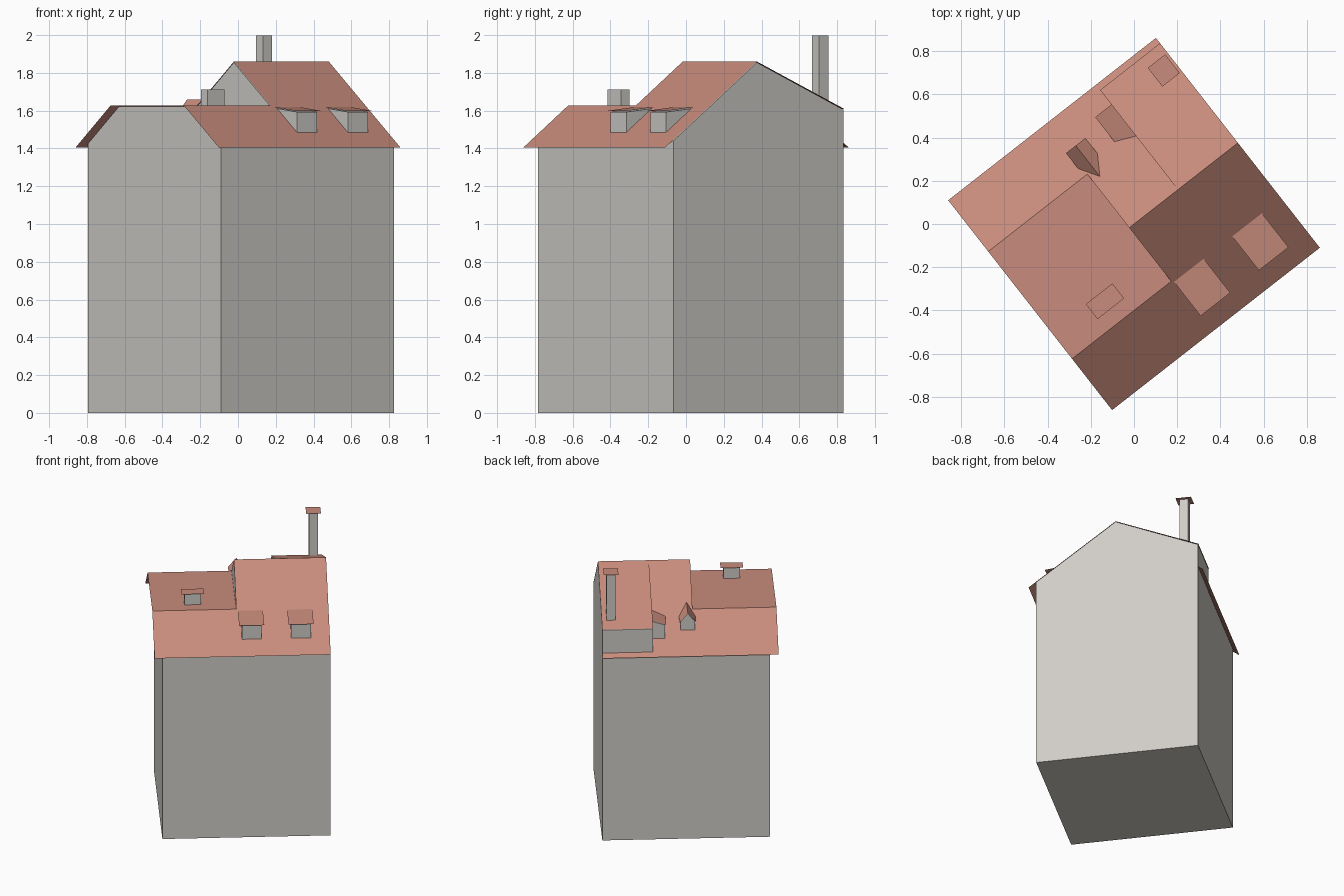
import bpy, bmesh, math
from mathutils import Matrix

cube = bpy.data.objects.get("Cube")
if cube:
    bpy.data.objects.remove(cube)

TURN = Matrix.Rotation(math.radians(38), 4, "Z")  # house stands at an angle
RIDGE, EAVE, HALF = 1.86, 1.405, 0.616
PITCH = (RIDGE - EAVE) / HALF
GAP = 0.005                                       # walls stop just under the roof
LEFT, STEP, RIGHT = -0.61, -0.028, 0.61           # roof ends and change of height
FLAT = 0.315                                      # half width of the flat roof


def material(name, color):
    m = bpy.data.materials.new(name)
    m.use_nodes = True
    m.diffuse_color = color
    m.node_tree.nodes["Principled BSDF"].inputs["Base Color"].default_value = color
    return m


WALL = material("grey plaster", (0.63, 0.61, 0.57, 1))
TILE = material("pink roof tile", (0.58, 0.26, 0.20, 1))


def finish(name, bm, mat):
    bmesh.ops.transform(bm, matrix=TURN, verts=bm.verts)
    mesh = bpy.data.meshes.new(name)
    bm.to_mesh(mesh)
    bm.free()
    mesh.materials.append(mat)
    ob = bpy.data.objects.new(name, mesh)
    bpy.context.collection.objects.link(ob)


def prism(name, profile, start, end, along="x", mat=WALL):
    """Extrude a profile of (side, height) points along x or y."""
    bm = bmesh.new()
    place = (lambda s, z, t: (t, s, z)) if along == "x" else (lambda s, z, t: (s, t, z))
    face = bm.faces.new([bm.verts.new(place(s, z, start)) for s, z in profile])
    ext = bmesh.ops.extrude_face_region(bm, geom=[face])["geom"]
    moved = [g for g in ext if isinstance(g, bmesh.types.BMVert)]
    shift = (end - start, 0, 0) if along == "x" else (0, end - start, 0)
    bmesh.ops.translate(bm, vec=shift, verts=moved)
    bmesh.ops.recalc_face_normals(bm, faces=bm.faces)
    finish(name, bm, mat)


def sheet(name, *quads):
    """Thin roof surface made of separate flat panels, facing up."""
    bm = bmesh.new()
    for quad in quads:
        face = bm.faces.new([bm.verts.new(p) for p in quad])
        face.normal_update()
        if face.normal.z < 0:
            face.normal_flip()
    bmesh.ops.remove_doubles(bm, verts=bm.verts, dist=0.0001)
    finish(name, bm, TILE)


def slope_z(y):
    return RIDGE - PITCH * abs(y)


def slope_y(z):
    return (RIDGE - z) / PITCH


def panel(x0, x1, y0, z0, y1, z1):
    return [(x0, y0, z0), (x1, y0, z0), (x1, y1, z1), (x0, y1, z1)]


def rect(a, b, low, high):
    return [(a, low), (b, low), (b, high), (a, high)]


# Main walls: low part with a flat top, high part with a gable
FRONT, BACK = -0.562, 0.582
FLAT_Z = slope_z(FLAT)
base = [(FRONT, slope_z(FRONT) - GAP), (FRONT, 0), (BACK, 0), (BACK, slope_z(BACK) - GAP)]
prism("low_house_walls", base + [(FLAT, FLAT_Z - GAP), (-FLAT, FLAT_Z - GAP)], -0.553, STEP)
prism("high_house_walls", base + [(0, RIDGE - GAP)], STEP, RIGHT)

# Main roof
for side, name in ((-1, "front"), (1, "back")):
    sheet(name + "_roof",
          panel(LEFT, STEP, side * HALF, EAVE, side * FLAT, FLAT_Z),
          panel(STEP, RIGHT, side * HALF, EAVE, 0, RIDGE))
sheet("flat_roof", panel(LEFT, STEP, -FLAT, FLAT_Z, FLAT, FLAT_Z))

# Wide rear dormer that rises to the ridge
WIDE = 0.258
prism("wide_dormer_walls",
      [(0, RIDGE - GAP), (BACK, slope_z(BACK) - GAP), (BACK, 1.61 - GAP)], WIDE, RIGHT)
sheet("wide_dormer_roof", panel(WIDE, RIGHT, 0, RIDGE, BACK + 0.003, 1.61))

# Two shed dormers on the front slope
for i, x in enumerate((0.068, 0.41)):
    y = -0.507
    prism(f"shed_dormer_walls_{i + 1}",
          [(y, slope_z(y) - 0.01), (y, 1.593), (-0.33, 1.612)], x - 0.068, x + 0.068)
    sheet(f"shed_dormer_roof_{i + 1}",
          panel(x - 0.087, x + 0.087, -0.525, 1.598, -0.325, slope_z(-0.325)))


# Small rear dormers: one gabled, one leaning on the wide dormer
def pitched_panel(eave_x, eave_z, ridge_x, ridge_z, front):
    return [(eave_x, front, eave_z), (ridge_x, front, ridge_z),
            (ridge_x, slope_y(ridge_z), ridge_z), (eave_x, slope_y(eave_z), eave_z)]


mid = 0.011
prism("gable_dormer_walls",
      rect(mid - 0.05, mid + 0.05, 1.5, 1.593) + [], 0.3, 0.448, "y")
prism("gable_dormer_front",
      [(mid - 0.05, 1.593), (mid + 0.05, 1.593), (mid, 1.655)], 0.28, 0.448, "y")
sheet("gable_dormer_roof",
      *[pitched_panel(mid + s * 0.057, 1.593, mid, 1.66, 0.452) for s in (-1, 1)])
prism("lean_dormer_walls",
      [(0.17, 1.48), (WIDE, 1.48), (WIDE, 1.622), (0.17, 1.595)], 0.33, 0.497, "y")
sheet("lean_dormer_roof", pitched_panel(0.163, 1.597, WIDE, 1.627, 0.5))


# Chimneys with thin overhanging caps
def chimney(name, x, y, half_x, half_y, cap_x, cap_y, bottom, top):
    prism(name, rect(y - half_y, y + half_y, bottom, top - 0.003), x - half_x, x + half_x)
    sheet(name + "_cap", panel(x - cap_x, x + cap_x, y - cap_y, top, y + cap_y, top))


chimney("tall_chimney", 0.546, 0.475, 0.03, 0.031, 0.051, 0.055, 1.6, 2.0)
chimney("low_chimney", -0.326, -0.199, 0.057, 0.028, 0.078, 0.044, 1.6, 1.715)
